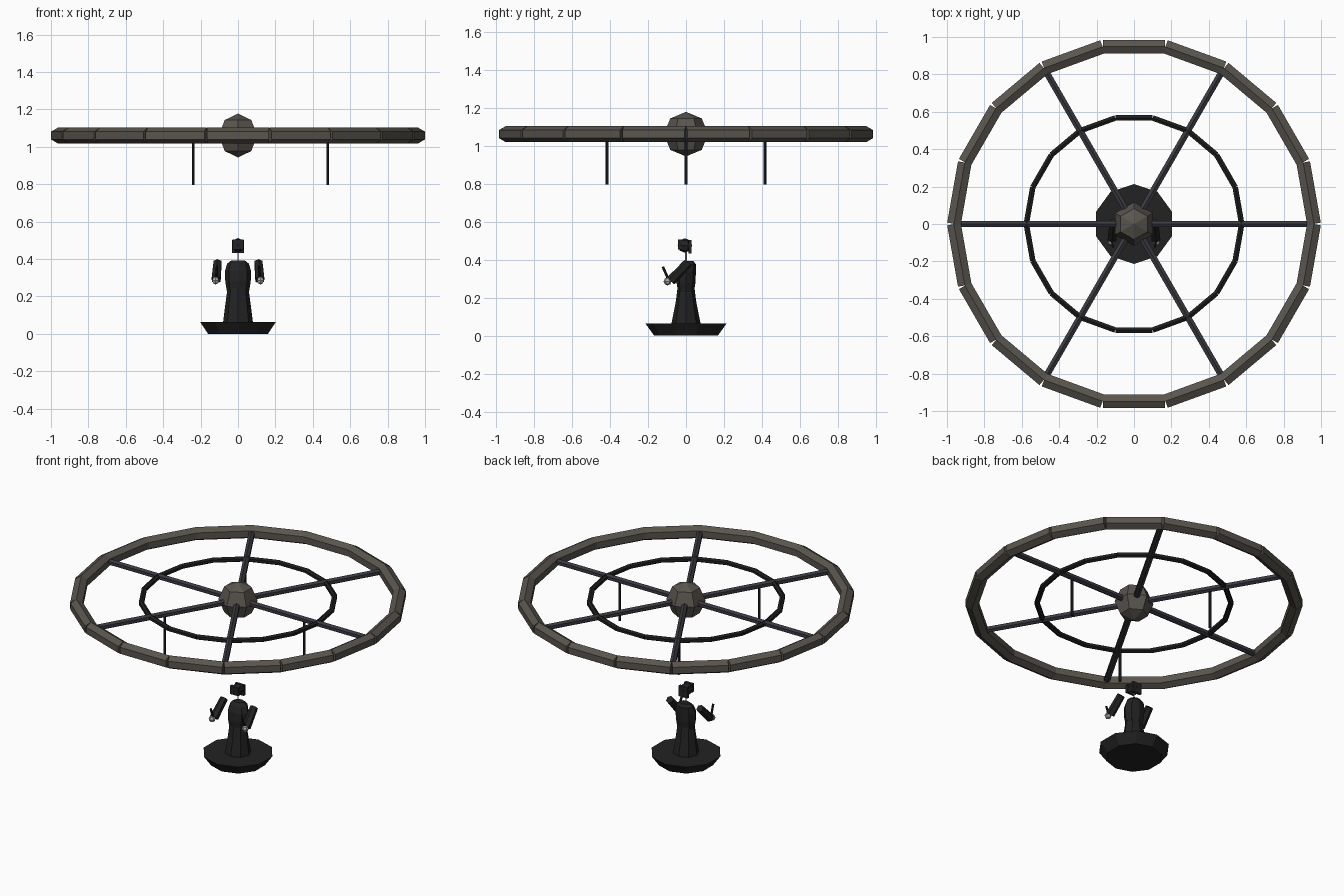
import bpy
import math
from mathutils import Vector

if "Cube" in bpy.data.objects:
    bpy.data.objects.remove(bpy.data.objects["Cube"])


def material(name, rgb):
    m = bpy.data.materials.new(name)
    m.diffuse_color = (*rgb, 1)
    m.use_nodes = True
    m.node_tree.nodes["Principled BSDF"].inputs["Base Color"].default_value = m.diffuse_color
    return m


STONE = material("weathered stone", (0.10, 0.09, 0.075))
STEEL = material("dark blue steel", (0.042, 0.042, 0.052))
IRON = material("black iron", (0.012, 0.013, 0.013))
ROBE = material("charcoal cloth", (0.016, 0.016, 0.017))
PALE = material("pale skin", (0.42, 0.41, 0.38))


def make(name, rings, mat):
    """Skin a stack of equal point rings and cap both ends."""
    n = len(rings[0])
    faces = [(k * n + i, k * n + (i + 1) % n, (k + 1) * n + (i + 1) % n, (k + 1) * n + i)
             for k in range(len(rings) - 1) for i in range(n)]
    faces += [tuple(reversed(range(n))), tuple(range((len(rings) - 1) * n, len(rings) * n))]
    mesh = bpy.data.meshes.new(name)
    mesh.from_pydata([p for r in rings for p in r], [], faces)
    mesh.materials.append(mat)
    ob = bpy.data.objects.new(name, mesh)
    bpy.context.collection.objects.link(ob)
    return ob


def beam(name, a, b, r, mat, r2=None, n=6):
    """Straight prism from a to b with one edge upward."""
    a, b = Vector(a), Vector(b)
    d = (b - a).normalized()
    ref = Vector((0, -1, 0)) if abs(d.z) > 0.95 else Vector((0, 0, 1))
    side = d.cross(ref).normalized()
    up = side.cross(d)

    def ring(c, rad):
        return [c + rad * (up * math.cos(t) - side * math.sin(t))
                for t in (-2 * math.pi * i / n for i in range(n))]
    return make(name, [ring(a, r), ring(b, r if r2 is None else r2)], mat)


def lathe(name, centre, profile, n, mat):
    """Vertical stack of (x radius, y radius, z, y offset)."""
    cx, cy, cz = centre
    rings = []
    for rx, ry, z, oy in profile:
        rings.append([(cx + rx * math.cos(t), cy + oy + ry * math.sin(t), cz + z)
                      for t in (math.pi / 2 + 2 * math.pi * i / n for i in range(n))])
    return make(name, rings, mat)


def ball(name, centre, r, mat, n=6, bands=4):
    prof = []
    for k in range(bands + 1):
        t = math.pi * k / bands
        q = max(r * math.sin(t), 0.0005)
        prof.append((q, q, -r * math.cos(t), 0))
    return lathe(name, centre, prof, n, mat)


def box(name, lo, hi, mat):
    (x0, y0, z0), (x1, y1, z1) = lo, hi
    return make(name, [[(x0, y0, z), (x1, y0, z), (x1, y1, z), (x0, y1, z)]
                       for z in (z0, z1)], mat)


def polar(r, deg, z):
    t = math.radians(deg)
    return Vector((r * math.cos(t), r * math.sin(t), z))


WHEEL_Z = 1.06


def segmented_ring(name, radius, length, thick, mat):
    for i in range(18):
        deg = 10 + 20 * i
        c = polar(radius, deg, WHEEL_Z)
        half = polar(length / 2, deg + 90, 0)
        beam(f"{name}_{i + 1}", c - half, c + half, thick, mat)


# Overhead wheel
segmented_ring("outer_rim", 0.948, 0.333, 0.0425, STONE)
segmented_ring("inner_rim", 0.567, 0.2, 0.017, IRON)
ball("wheel_hub", (0, 0, WHEEL_Z), 0.117, STONE)
for i in range(6):
    beam(f"spoke_{i + 1}", polar(0.03, 60 * i, WHEEL_Z), polar(0.935, 60 * i, WHEEL_Z), 0.02, STEEL)

# Hanging rods under alternate spokes
for i in range(3):
    beam(f"hanging_rod_{i + 1}", polar(0.48, 120 * i, 0.795),
         polar(0.48, 120 * i, 1.05), 0.008, IRON)

# Dish base
lathe("dish_base", (0, 0, 0), [(0.168, 0.168, 0, 0), (0.213, 0.213, 0.063, 0)], 10, ROBE)

# Robed figure
lathe("robe_skirt", (0, 0, 0), [(0.08, 0.077, 0.06, 0), (0.066, 0.055, 0.17, 0),
                                (0.052, 0.042, 0.27, 0)], 8, ROBE)
lathe("robe_torso", (0, 0, 0), [(0.06, 0.042, 0.23, 0), (0.068, 0.05, 0.28, 0),
                                (0.07, 0.05, 0.335, 0.002), (0.058, 0.042, 0.375, 0.01),
                                (0.035, 0.026, 0.393, 0.012)], 8, ROBE)
beam("neck", (0, 0, 0.39), (0, 0, 0.44), 0.004, PALE)

# Head with face and back plates
ball("head", (0, -0.006, 0.474), 0.038, ROBE)
box("back_plate", (-0.032, 0.014, 0.433), (0.032, 0.03, 0.502), ROBE)
box("face_plate", (-0.03, -0.042, 0.452), (0.03, -0.022, 0.505), ROBE)

# Raised forearms, hands and held rods
for side, s in (("left", -1), ("right", 1)):
    beam(f"{side}_sleeve", (s * 0.109, 0.012, 0.382), (s * 0.117, -0.08, 0.288), 0.024, ROBE, 0.027)
    ball(f"{side}_hand", (s * 0.12, -0.097, 0.285), 0.021, PALE)
    beam(f"{side}_held_rod", (s * 0.118, -0.088, 0.285), (s * 0.112, -0.122, 0.362), 0.007, IRON)
